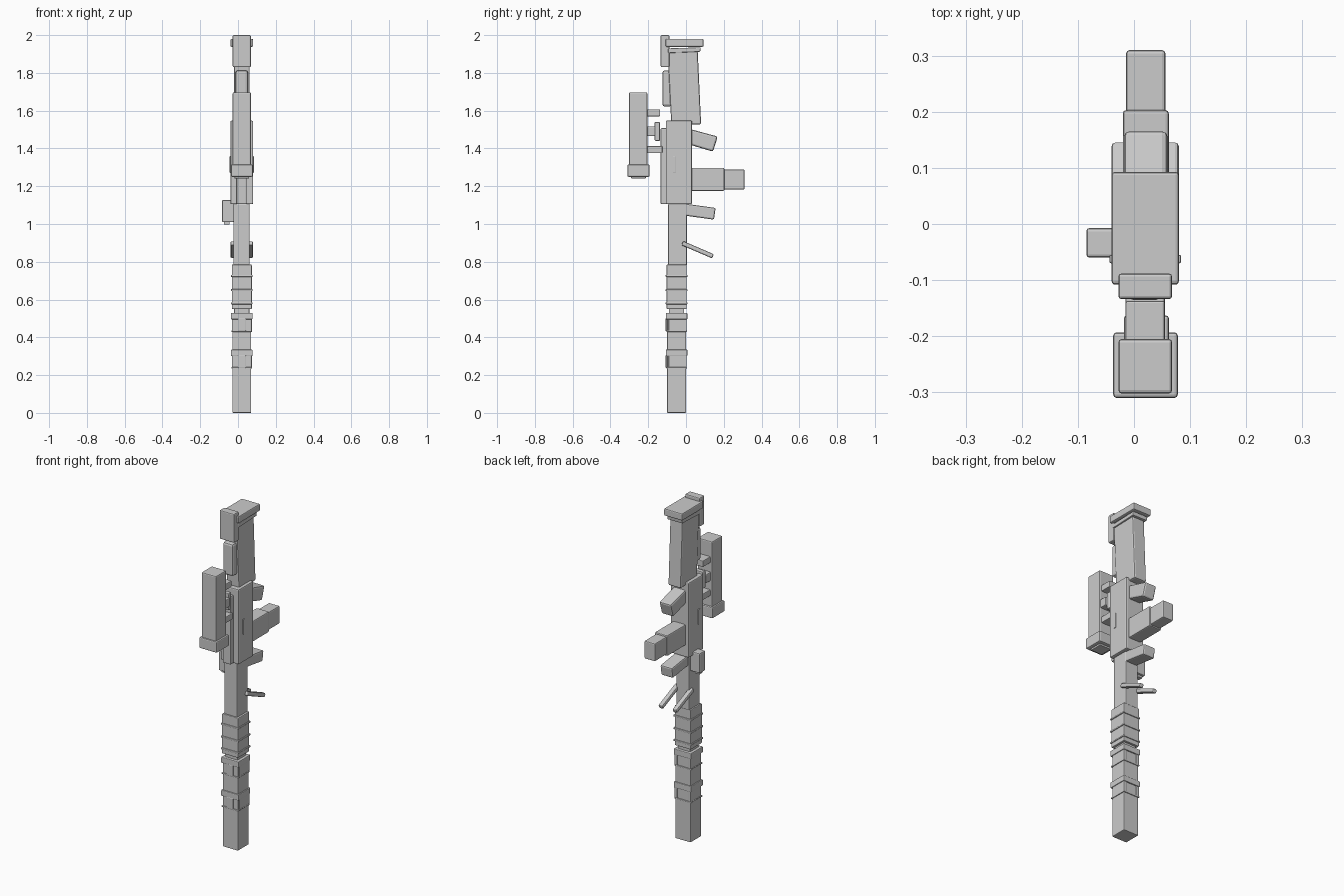
import bpy
import bmesh
import math

CX, CY = 0.02, -0.05          # long axis of the barrel
grey = bpy.data.materials.new("light_grey")
grey.diffuse_color = (0.6, 0.6, 0.6, 1)


def prism(name, profile, x0, x1, bevel=0.008):
    """Side profile (y, z) extruded from x0 to x1 with softened edges."""
    bm = bmesh.new()
    face = bm.faces.new([bm.verts.new((x0, y, z)) for y, z in profile])
    ext = bmesh.ops.extrude_face_region(bm, geom=[face])
    verts = [v for v in ext["geom"] if isinstance(v, bmesh.types.BMVert)]
    bmesh.ops.translate(bm, verts=verts, vec=(x1 - x0, 0, 0))
    bmesh.ops.recalc_face_normals(bm, faces=bm.faces)
    bmesh.ops.bevel(bm, geom=bm.edges[:], offset=bevel, segments=2,
                    profile=0.5, affect='EDGES', clamp_overlap=True)
    mesh = bpy.data.meshes.new(name)
    bm.to_mesh(mesh)
    bm.free()
    mesh.materials.append(grey)
    obj = bpy.data.objects.new(name, mesh)
    bpy.context.collection.objects.link(obj)
    return obj


def box(name, x, y, z, bevel=0.006):
    return prism(name, [(y[0], z[0]), (y[1], z[0]), (y[1], z[1]), (y[0], z[1])],
                 x[0], x[1], bevel)


def sleeve(name, half, z0, z1, bevel=0.004):
    """Square section centred on the barrel axis."""
    return box(name, (CX - half, CX + half), (CY - half, CY + half), (z0, z1), bevel)


# Muzzle tube with two collars, their front tabs and thin bands
sleeve("muzzle_tube", 0.05, 0.0, 0.525)
for i, z in enumerate((0.30, 0.495)):
    sleeve(f"collar_{i}", 0.057, z, z + 0.035)
    sleeve(f"collar_band_{i}", 0.0545, z - 0.066, z - 0.058, 0.002)
    box(f"collar_tab_{i}", (0.0, 0.042), (-0.108, -0.09), (z - 0.062, z + 0.005), 0.003)
    for s in (-1, 1):
        xs = sorted((CX + s * 0.035, CX + s * 0.053))
        box(f"collar_side_{i}_{s}", xs, (-0.092, 0.003), (z - 0.062, z + 0.005), 0.003)
sleeve("neck", 0.04, 0.51, 0.56)

# Ribbed handguard
sleeve("handguard", 0.053, 0.55, 0.785)
for i, z in enumerate((0.58, 0.65, 0.725)):
    sleeve(f"handguard_rib_{i}", 0.058, z - 0.005, z + 0.005, 0.003)

# Barrel housing and receiver
box("barrel_housing", (-0.025, 0.062), (-0.095, 0.005), (0.78, 1.107))
box("receiver", (-0.04, 0.08), (-0.107, 0.032), (1.105, 1.547))
for s in (-1, 1):
    xs = sorted((CX + s * 0.05, CX + s * 0.064))
    box(f"receiver_strip_{s}", xs, (-0.07, -0.055), (1.27, 1.36), 0.003)
box("top_rail", (-0.008, 0.046), (-0.135, -0.10), (1.105, 1.507))

# Side device
box("side_box", (-0.085, -0.02), (-0.06, -0.007), (1.01, 1.127))
box("side_box_nub", (-0.075, -0.045), (-0.048, -0.019), (0.997, 1.02), 0.003)

# Bipod legs
for s in (-1, 1):
    xc = CX + s * 0.046
    a = math.atan2(-0.07, 0.165)
    dy, dz = -math.sin(a) * 0.012, math.cos(a) * 0.012
    p, q = (-0.02, 0.899), (0.143, 0.829)
    prism(f"bipod_leg_{s}", [(p[0] - dy, p[1] - dz), (q[0] - dy, q[1] - dz),
                             (q[0] + dy, q[1] + dz), (p[0] + dy, p[1] + dz)],
          xc - 0.014, xc + 0.014, 0.007)

# Grips and magazine
prism("fore_grip", [(-0.01, 1.045), (0.148, 1.023), (0.157, 1.085), (-0.01, 1.108)],
      -0.018, 0.06)
prism("rear_grip", [(0.02, 1.42), (0.143, 1.383), (0.168, 1.463), (0.02, 1.503)],
      -0.018, 0.06, 0.01)
box("magazine", (-0.02, 0.062), (0.02, 0.203), (1.175, 1.297))
box("magazine_end", (-0.014, 0.056), (0.19, 0.31), (1.183, 1.288))

# Stock, cheek rest and butt
prism("stock", [(-0.078, 1.53), (0.08, 1.527), (0.062, 1.915), (-0.097, 1.915)],
      -0.02, 0.062)
box("cheek_rest", (-0.013, 0.053), (-0.125, -0.075), (1.622, 1.813), 0.012)
prism("butt_flange", [(-0.095, 1.905), (0.075, 1.912), (0.078, 1.935), (-0.095, 1.93)],
      -0.028, 0.07, 0.004)
box("butt_pad", (-0.04, 0.08), (-0.108, 0.093), (1.938, 1.98))
box("butt_hook", (-0.028, 0.068), (-0.134, -0.088), (1.83, 2.0))

# Scope with its mounts and adjusting knob
box("scope_tube", (-0.028, 0.068), (-0.302, -0.205), (1.30, 1.697))
box("scope_hood", (-0.037, 0.078), (-0.31, -0.193), (1.25, 1.315))
box("scope_lens", (-0.018, 0.058), (-0.29, -0.213), (1.24, 1.26), 0.003)
box("scope_mount_rear", (-0.015, 0.055), (-0.215, -0.137), (1.57, 1.607), 0.004)
box("scope_mount_front", (-0.015, 0.055), (-0.215, -0.125), (1.375, 1.412), 0.004)
box("scope_turret", (-0.018, 0.062), (-0.215, -0.163), (1.465, 1.517), 0.005)
box("scope_knob", (-0.013, 0.053), (-0.166, -0.138), (1.44, 1.54), 0.005)
